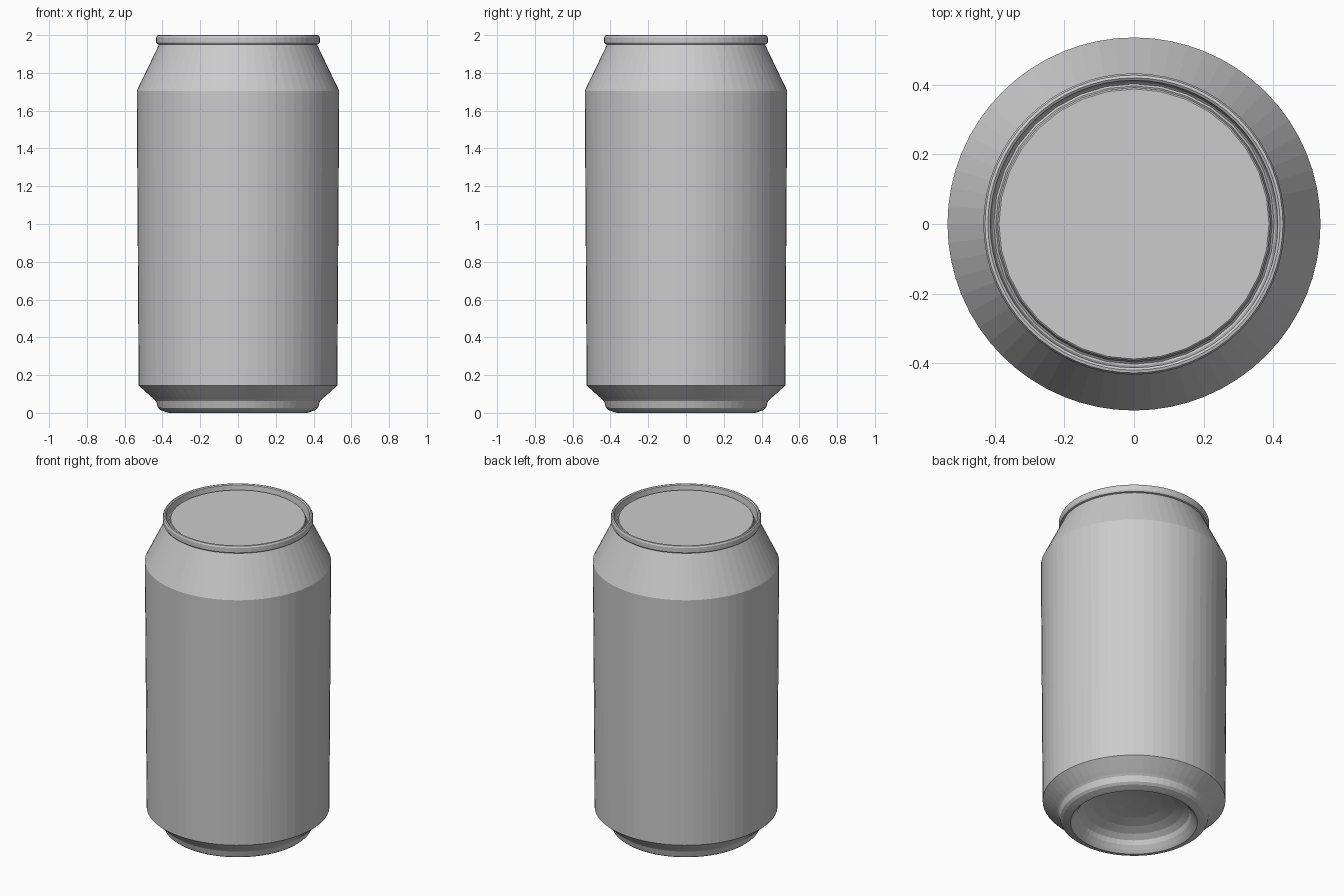
import bpy, bmesh, math

if "Cube" in bpy.data.objects:
    bpy.data.objects.remove(bpy.data.objects["Cube"])

metal = bpy.data.materials.new("light_grey_metal")
metal.diffuse_color = (0.6, 0.6, 0.6, 1.0)
metal.use_nodes = True
metal.node_tree.nodes["Principled BSDF"].inputs["Base Color"].default_value = metal.diffuse_color


def lathe(name, profile, sides):
    """Revolve a list of (radius, height) points around z."""
    bm = bmesh.new()
    rings = []
    for r, z in profile:
        if r == 0:
            rings.append([bm.verts.new((0, 0, z))] * sides)
        else:
            rings.append([bm.verts.new((r * math.cos(math.tau * i / sides),
                                        r * math.sin(math.tau * i / sides), z))
                          for i in range(sides)])
    for low, high in zip(rings, rings[1:]):
        for i in range(sides):
            j = (i + 1) % sides
            corners = [low[i], low[j], high[j], high[i]]
            bm.faces.new(list(dict.fromkeys(corners)))
    mesh = bpy.data.meshes.new(name)
    bm.to_mesh(mesh)
    bm.free()
    mesh.materials.append(metal)
    obj = bpy.data.objects.new(name, mesh)
    bpy.context.collection.objects.link(obj)
    return obj


# Hollow dome under the can, curving down to the standing ring
dome = [(0.33 * math.sin(a), 0.04 + 0.10 * math.cos(a))
        for a in (math.pi / 2 * k / 6 for k in range(7))]
dome += [(0.35, 0.015), (0.365, 0.0)]
lathe("bottom_dome", dome, 64)

# Foot, tapered side wall and sloping shoulder
lathe("can_body", [
    (0.365, 0.0), (0.38, 0.004), (0.41, 0.015), (0.424, 0.027),
    (0.434, 0.062), (0.445, 0.073), (0.465, 0.09), (0.526, 0.145),
    (0.536, 1.705), (0.418, 1.95)], 64)

# Rolled rim
lathe("rolled_rim", [
    (0.416, 1.95), (0.428, 1.953), (0.433, 1.962), (0.433, 1.988),
    (0.428, 1.998), (0.42, 2.0), (0.413, 1.995), (0.406, 1.945)], 64)

# Recessed lid with a groove around it
lathe("lid", [
    (0.412, 1.955), (0.403, 1.945), (0.397, 1.95),
    (0.392, 1.972), (0.388, 1.975), (0, 1.975)], 32)
